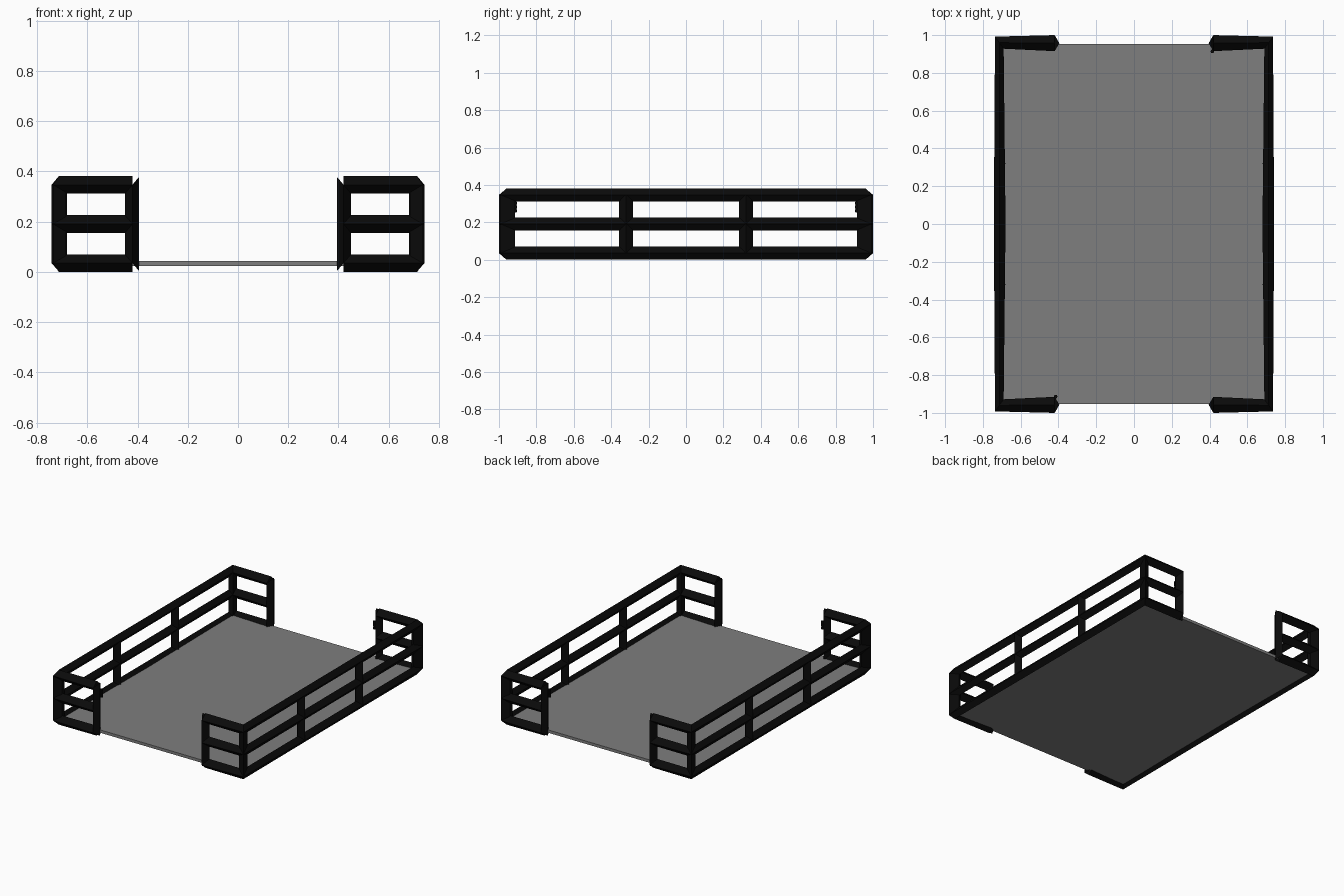
import bpy
import bmesh

cube = bpy.data.objects.get("Cube")
if cube:
    bpy.data.objects.remove(cube, do_unlink=True)


def material(name, rgb, roughness):
    m = bpy.data.materials.new(name)
    m.use_nodes = True
    m.diffuse_color = (*rgb, 1)
    bsdf = m.node_tree.nodes["Principled BSDF"]
    bsdf.inputs["Base Color"].default_value = (*rgb, 1)
    bsdf.inputs["Roughness"].default_value = roughness
    return m


BLACK = material("black metal", (0.003, 0.003, 0.003), 0.6)
GREY = material("grey deck", (0.21, 0.21, 0.21), 0.8)


def loft(name, rings, mat, mirror=True, open_start=False):
    """Join a list of equal rings into one solid, mirrored to all four corners."""
    bm = bmesh.new()
    loops = [[bm.verts.new(p) for p in ring] for ring in rings]
    n = len(loops[0])
    for a, b in zip(loops, loops[1:]):
        for i in range(n):
            j = (i + 1) % n
            bm.faces.new((a[i], a[j], b[j], b[i]))
    if not open_start:
        bm.faces.new(loops[0][::-1])
    bm.faces.new(loops[-1])
    bmesh.ops.recalc_face_normals(bm, faces=bm.faces)
    mesh = bpy.data.meshes.new(name)
    bm.to_mesh(mesh)
    bm.free()
    mesh.materials.append(mat)
    ob = bpy.data.objects.new(name, mesh)
    bpy.context.collection.objects.link(ob)
    if mirror:
        mod = ob.modifiers.new("four corners", 'MIRROR')
        mod.use_axis = (True, True, False)
    return ob


# Deck
DX, DY = 0.715, 0.952
outline = [(-DX, -DY), (DX, -DY), (DX, DY), (-DX, DY)]
loft("deck", [[(x, y, z) for x, y in outline] for z in (0.024, 0.044)], GREY, mirror=False)

# Rails: diamond section, wrapping from the side middle round the corner
stations = [  # outer and inner edge in plan
    ((0.742, 0), (0.68, 0)),
    ((0.736, 0.992), (0.69, 0.928)),
    ((0.42, 1.0), (0.42, 0.915)),
]
MID, HALF = 0.191, 0.035


def rail(name, z):
    rings = []
    for (ox, oy), (ix, iy) in stations:
        mx, my = (ox + ix) / 2, (oy + iy) / 2
        rings.append([(ox, oy, z), (mx, my, z + HALF), (ix, iy, z), (mx, my, z - HALF)])
    loft(name, rings, BLACK, open_start=True)


rail("bottom_rail", HALF)
rail("middle_rail", MID)
rail("top_rail", 2 * MID - HALF)


# Posts: diamond in plan, each point with its own half height
def post(name, plan, heights):
    rings = [[(x, y, MID + s * h) for (x, y), h in zip(plan, heights)] for s in (-1, 1)]
    loft(name, rings, BLACK)


REACH = MID - HALF
post("side_post", [(0.742, 0.32), (0.711, 0.357), (0.68, 0.32), (0.711, 0.283)], [REACH] * 4)
post("corner_post", [(0.736, 0.992), (0.685, 0.965), (0.69, 0.928), (0.715, 0.915)], [REACH] * 4)
post("gate_post", [(0.395, 0.957), (0.42, 1.0), (0.45, 0.957), (0.42, 0.915)],
     [MID - 0.005, REACH, REACH - HALF, REACH])

# Small latch knuckles on two opposite gate posts
for side, label in ((1, "back_left"), (-1, "front_right")):
    for z in (0.262, 0.282, 0.302):
        bpy.ops.mesh.primitive_cylinder_add(
            vertices=8, radius=0.01, depth=0.014, location=(side * 0.415, side * 0.914, z))
        knuckle = bpy.context.object
        knuckle.name = label + "_latch_knuckle"
        knuckle.data.materials.append(BLACK)
    bpy.ops.mesh.primitive_cylinder_add(
        vertices=8, radius=0.005, depth=0.06, location=(side * 0.415, side * 0.912, 0.282))
    pin = bpy.context.object
    pin.name = label + "_latch_pin"
    pin.data.materials.append(BLACK)
